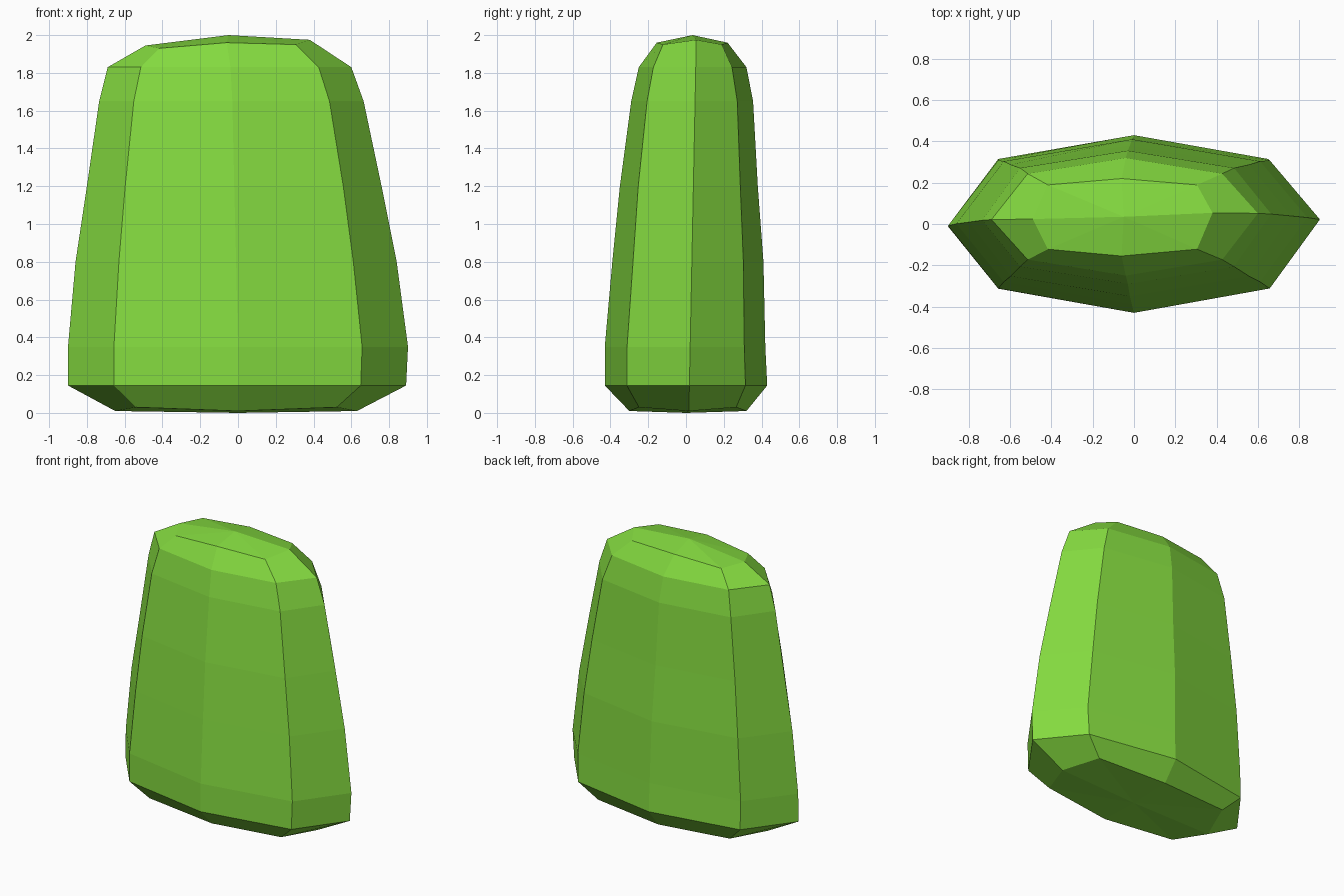
import bpy
import bmesh

cube = bpy.data.objects.get("Cube")
if cube:
    bpy.data.objects.remove(cube, do_unlink=True)

leaf = bpy.data.materials.new("leaf_green")
leaf.use_nodes = True
green = (0.23, 0.70, 0.05, 1)
leaf.diffuse_color = green
leaf.node_tree.nodes["Principled BSDF"].inputs["Base Color"].default_value = green

# Rings from base to crown: height, right tip, left tip, front, back, middle x, corner fullness
rings = [
    (0.01, -0.65, 0.63, -0.30, 0.32, 0, 0.83),
    (0.145, -0.9, 0.89, -0.43, 0.43, 0, 0.73),
    (0.35, -0.9, 0.9, -0.43, 0.42, 0, 0.73),
    (0.8, -0.86, 0.84, -0.39, 0.41, -0.01, 0.73),
    (1.2, -0.8, 0.76, -0.35, 0.38, -0.02, 0.74),
    (1.65, -0.735, 0.665, -0.29, 0.355, -0.03, 0.74),
    (1.83, -0.69, 0.6, -0.25, 0.32, -0.04, 0.73),
    (1.95, -0.49, 0.38, -0.155, 0.22, -0.06, 0.83),
]


def ring_points(z, right, left, front, back, mid, full):
    """Lopsided octagon with pointed ends that drift back with height."""
    tip = 0.02 * z

    def corner(x, y):
        return mid + full * (x - mid), tip + full * (y - tip), z

    return [
        (right, tip - 0.015, z), corner(right, front), (mid, front, z), corner(left, front),
        (left, tip + 0.015, z), corner(left, back), (mid, back, z), corner(right, back),
    ]


bm = bmesh.new()
loops = [[bm.verts.new(p) for p in ring_points(*r)] for r in rings]

# Uneven base and crown outlines
for i in (1, 3, 5, 7):
    loops[0][i].co.z += 0.02
for i, lift in enumerate((-0.005, -0.02, 0.01, 0, 0.025, 0, 0.01, -0.01)):
    loops[-1][i].co.z += lift

# Side bands
for low, high in zip(loops, loops[1:]):
    for i in range(8):
        j = (i + 1) % 8
        bm.faces.new((low[i], low[j], high[j], high[i]))

# Closing fans at base and crown
for loop, centre in ((loops[0], (0, 0, 0)), (loops[-1], (-0.05, 0.035, 2))):
    hub = bm.verts.new(centre)
    for i in range(8):
        bm.faces.new((loop[i], loop[(i + 1) % 8], hub))

bmesh.ops.recalc_face_normals(bm, faces=bm.faces)
mesh = bpy.data.meshes.new("hedge_bush")
bm.to_mesh(mesh)
bm.free()
mesh.materials.append(leaf)
bush = bpy.data.objects.new("hedge_bush", mesh)
bpy.context.collection.objects.link(bush)
